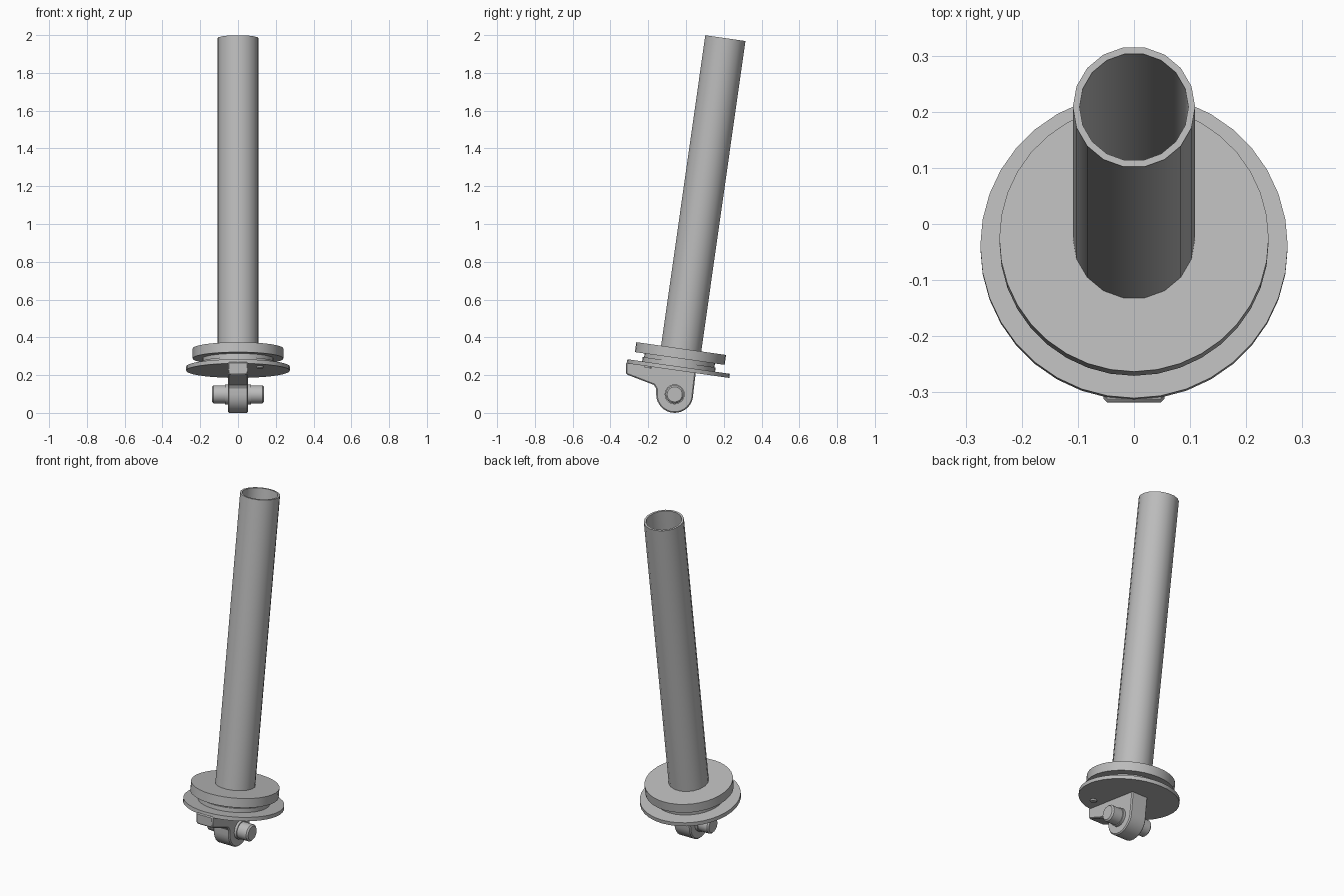
import bpy
import bmesh
from math import sin, cos, pi, radians
from mathutils import Matrix

cube = bpy.data.objects.get("Cube")
if cube:
    bpy.data.objects.remove(cube, do_unlink=True)

grey = bpy.data.materials.new("plain grey")
grey.use_nodes = True
COLOUR = (0.5, 0.5, 0.5, 1)
grey.diffuse_color = COLOUR
grey.node_tree.nodes["Principled BSDF"].inputs["Base Color"].default_value = COLOUR

# Everything hangs on the pin centre; the tube leans back from it
PIVOT = Matrix.Translation((0, -0.06, 0.098))
LEAN = PIVOT @ Matrix.Rotation(radians(-8.1), 4, 'X')
ACROSS = PIVOT @ Matrix.Rotation(pi / 2, 4, 'Y')


def finish(name, bm, matrix):
    bmesh.ops.recalc_face_normals(bm, faces=bm.faces)
    bm.transform(matrix)
    mesh = bpy.data.meshes.new(name)
    bm.to_mesh(mesh)
    bm.free()
    mesh.materials.append(grey)
    obj = bpy.data.objects.new(name, mesh)
    bpy.context.collection.objects.link(obj)
    bpy.ops.object.select_all(action='DESELECT')
    obj.select_set(True)
    bpy.context.view_layer.objects.active = obj
    bpy.ops.object.shade_smooth_by_angle(angle=radians(30))
    return obj


def lathe(name, profile, sides, matrix, hollow=False):
    """Turn (radius, height) points round the local z axis."""
    bm = bmesh.new()
    rings = [[bm.verts.new((r * cos(2 * pi * i / sides), r * sin(2 * pi * i / sides), z))
              for i in range(sides)] for r, z in profile]
    pairs = list(zip(rings, rings[1:]))
    if hollow:
        pairs.append((rings[-1], rings[0]))
    else:
        bm.faces.new(rings[0])
        bm.faces.new(rings[-1])
    for a, b in pairs:
        for i in range(sides):
            j = (i + 1) % sides
            bm.faces.new((a[i], a[j], b[j], b[i]))
    return finish(name, bm, matrix)


# Long open tube
lathe("tube", [(0.109, 0.2), (0.109, 1.905), (0.097, 1.905), (0.097, 0.2)],
      18, LEAN, hollow=True)

# Stacked discs at the foot of the tube
lathe("upper_disc", [(0.24, 0.192), (0.24, 0.245)], 36, LEAN)
lathe("hub", [(0.195, 0.14), (0.195, 0.172), (0.188, 0.172), (0.188, 0.2)], 36, LEAN)
lathe("lower_flange", [(0.274, 0.127), (0.274, 0.149)], 36, LEAN)

# Small stud under the flange
lathe("flange_stud", [(0.018, 0.118), (0.018, 0.13)], 12,
      LEAN @ Matrix.Translation((0.117, -0.16, 0)))

# Bracket: front tab, sloping web and rounded eye, extruded sideways
R = 0.098
outline = [(-0.258, 0.171), (-0.258, 0.107), (-0.11, 0.05), (-R, 0.03)]
outline += [(R * cos(a), R * sin(a)) for a in (pi + pi * i / 16 for i in range(17))]
outline += [(0.112, 0.118), (0.112, 0.125)]
bm = bmesh.new()
face = bm.faces.new([bm.verts.new((-0.054, y, z)) for y, z in outline])
extruded = bmesh.ops.extrude_face_region(bm, geom=[face])["geom"]
bmesh.ops.translate(bm, vec=(0.108, 0, 0),
                    verts=[v for v in extruded if isinstance(v, bmesh.types.BMVert)])
bracket = finish("bracket", bm, PIVOT)
bevel = bracket.modifiers.new("soft_edges", 'BEVEL')
bevel.width = 0.006
bevel.segments = 1
bevel.limit_method = 'ANGLE'
bevel.angle_limit = radians(50)

# Cross pin with chamfered ends, and the collar round it
lathe("pin", [(0.04, -0.137), (0.048, -0.129), (0.048, 0.129), (0.04, 0.137)], 24, ACROSS)
lathe("collar", [(0.053, -0.069), (0.053, 0.069)], 24, ACROSS)
